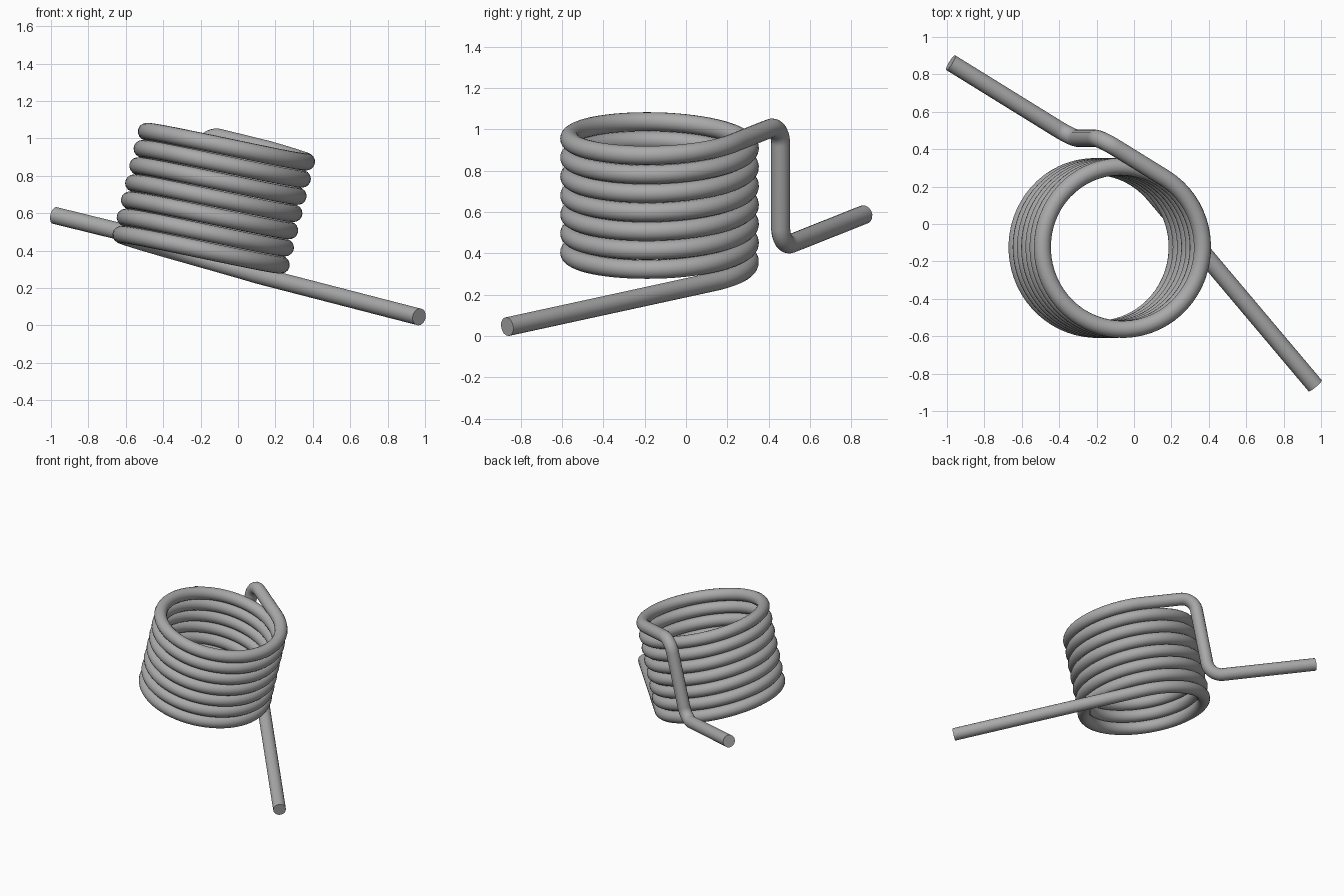
import bpy
from math import sin, cos, radians
from mathutils import Vector, Matrix

if "Cube" in bpy.data.objects:
    bpy.data.objects.remove(bpy.data.objects["Cube"], do_unlink=True)

WIRE = 0.046        # wire radius
COIL = 0.435        # coil centreline radius
PITCH = 0.0946
START, END = 41, 59 + 7 * 360   # coil angles in degrees
BEND = 0.1


def coil_point(deg):
    a = radians(deg)
    return Vector((COIL * cos(a), COIL * sin(a), 0.322 + PITCH * (deg - 180) / 360))


def rounded(before, corner, after, steps=14):
    """Circular bend replacing a right-angled corner."""
    d1 = (before - corner).normalized() * BEND
    d2 = (after - corner).normalized() * BEND
    angles = [radians(90 * i / steps) for i in range(steps + 1)]
    return [corner + d1 * (1 - sin(a)) + d2 * (1 - cos(a)) for a in angles]


# Wire path in the coil's own frame: lower arm, coil, cranked upper arm
steps = 64 * 7
coil = [coil_point(START + (END - START) * i / steps) for i in range(steps + 1)]
lower_tip = Vector((1.218, -0.737, 0.275))
leave = coil[-1]
heading = Vector((-sin(radians(END)), cos(radians(END)), 0))
top_bend = leave + heading * 0.414
low_bend = Vector((top_bend.x, top_bend.y, 0.337))
upper_tip = low_bend + heading * 0.785
path = [lower_tip] + coil
path += rounded(leave, top_bend, low_bend)
path += rounded(top_bend, low_bend, upper_tip)
path.append(upper_tip)

# Lean the whole spring about the y axis
lean = Matrix.Rotation(radians(13.8), 4, "Y")
path = [lean @ (p + Vector((-0.288, 0, 0))) + Vector((0, -0.128, 0)) for p in path]

# Sweep a round section along the path
curve = bpy.data.curves.new("spring_wire", "CURVE")
curve.dimensions = "3D"
curve.bevel_depth = WIRE
curve.bevel_resolution = 6
curve.use_fill_caps = True
spline = curve.splines.new("POLY")
spline.points.add(len(path) - 1)
for point, p in zip(spline.points, path):
    point.co = (*p, 1)
spring = bpy.data.objects.new("spring_wire", curve)
bpy.context.collection.objects.link(spring)
bpy.ops.object.select_all(action="DESELECT")
spring.select_set(True)
bpy.context.view_layer.objects.active = spring
bpy.ops.object.convert(target="MESH")
spring = bpy.context.object
bpy.ops.object.shade_smooth_by_angle(angle=radians(40))

# Grey steel
steel = bpy.data.materials.new("grey_steel")
steel.use_nodes = True
colour = (0.4, 0.4, 0.4, 1)
steel.diffuse_color = colour
steel.node_tree.nodes["Principled BSDF"].inputs["Base Color"].default_value = colour
spring.data.materials.clear()
spring.data.materials.append(steel)
